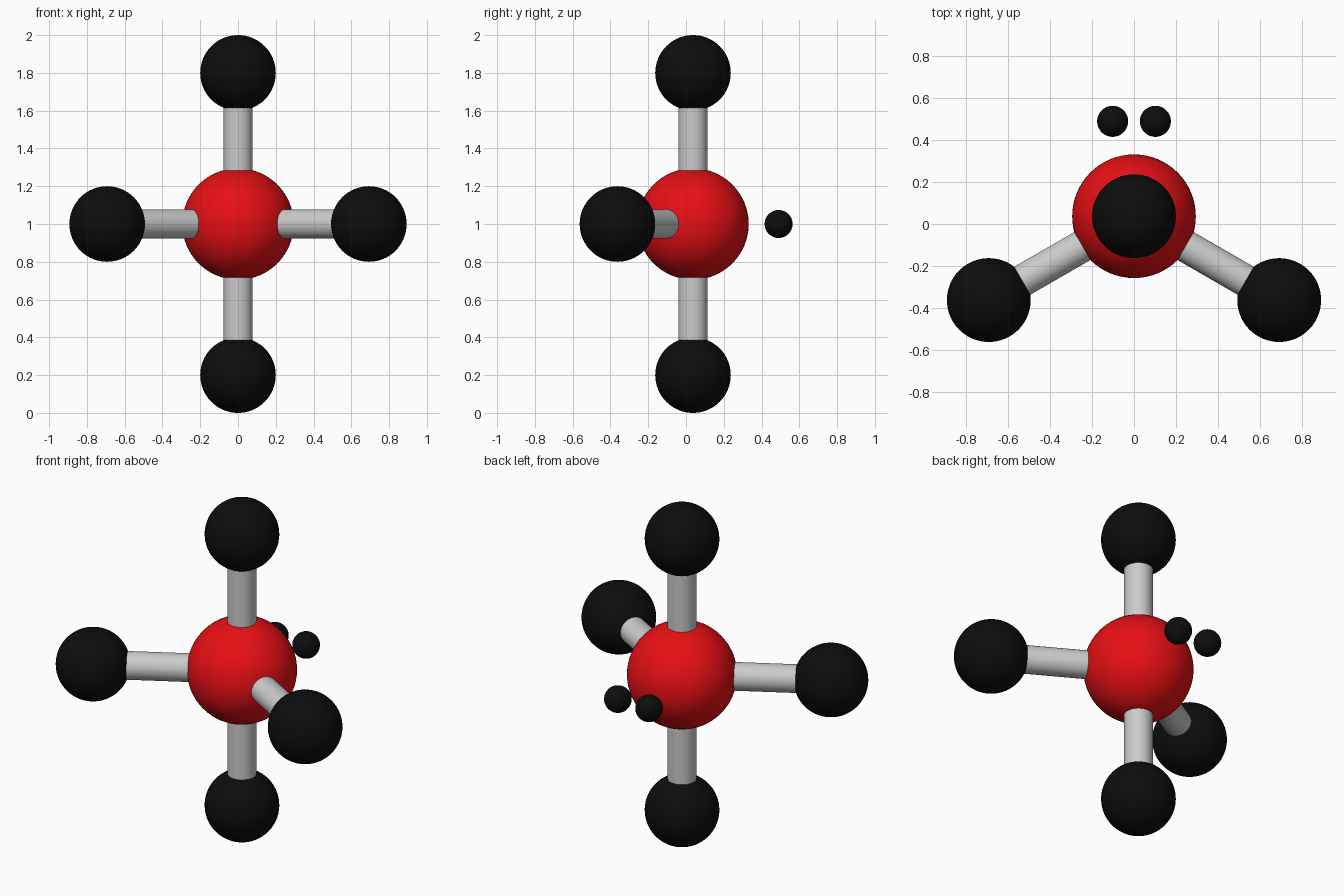
import bpy
from math import radians, sin, cos
from mathutils import Vector

if "Cube" in bpy.data.objects:
    bpy.data.objects.remove(bpy.data.objects["Cube"])

CENTRE = Vector((0, 0.037, 1))
BOND_LENGTH = 0.8


def material(name, colour):
    mat = bpy.data.materials.new(name)
    mat.diffuse_color = (*colour, 1)
    mat.use_nodes = True
    mat.node_tree.nodes["Principled BSDF"].inputs["Base Color"].default_value = mat.diffuse_color
    return mat


red = material("red", (0.8, 0.005, 0.007))
black = material("black", (0.004, 0.004, 0.004))


def ball(name, location, radius, mat):
    bpy.ops.mesh.primitive_uv_sphere_add(segments=64, ring_count=32,
                                         radius=radius, location=location)
    obj = bpy.context.object
    obj.name = name
    obj.data.materials.append(mat)
    bpy.ops.object.shade_smooth()


def rod(name, start, end, radius):
    axis = end - start
    bpy.ops.mesh.primitive_cylinder_add(vertices=48, radius=radius,
                                        depth=axis.length,
                                        location=(start + end) / 2)
    obj = bpy.context.object
    obj.name = name
    obj.rotation_euler = axis.to_track_quat('Z', 'Y').to_euler()
    bpy.ops.object.shade_smooth_by_angle(angle=radians(30))


# central atom
ball("central_atom", CENTRE, 0.295, red)

# outer atoms with their bonds
a = radians(30)
directions = {
    "top": Vector((0, 0, 1)),
    "bottom": Vector((0, 0, -1)),
    "left": Vector((-cos(a), -sin(a), 0)),
    "right": Vector((cos(a), -sin(a), 0)),
}
for side, d in directions.items():
    ball(side + "_atom", CENTRE + d * BOND_LENGTH, 0.2, black)
    rod(side + "_bond", CENTRE + d * 0.22, CENTRE + d * 0.7, 0.077)

# lone electron pair at the back
for side, x in (("left", -0.102), ("right", 0.102)):
    ball(side + "_electron", (x, 0.49, 1), 0.074, black)
